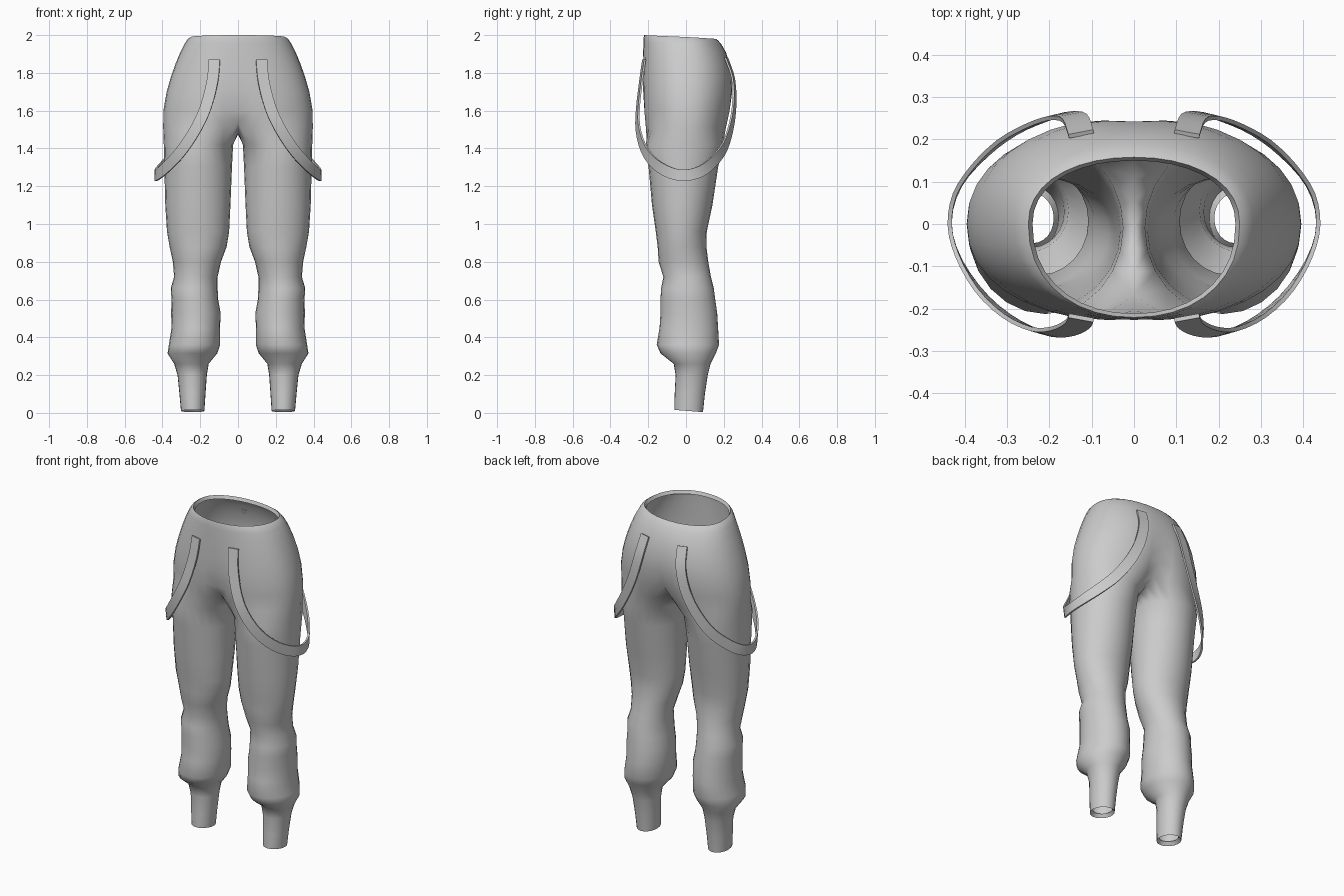
import bpy, bmesh, math
from mathutils import Vector

if "Cube" in bpy.data.objects:
    bpy.data.objects.remove(bpy.data.objects["Cube"])

cloth = bpy.data.materials.new("grey cloth")
cloth.diffuse_color = (0.6, 0.6, 0.6, 1)
cloth.use_nodes = True
cloth.node_tree.nodes["Principled BSDF"].inputs["Base Color"].default_value = cloth.diffuse_color

M, N = 18, 24          # segments of the outer arc, segments of a whole leg ring


def finish(name, bm, angle):
    """Turn a right-hand half into a mirrored, smooth object."""
    mesh = bpy.data.meshes.new(name)
    bm.to_mesh(mesh)
    bm.free()
    mesh.materials.append(cloth)
    obj = bpy.data.objects.new(name, mesh)
    bpy.context.collection.objects.link(obj)
    bpy.ops.object.select_all(action='DESELECT')
    obj.select_set(True)
    bpy.context.view_layer.objects.active = obj
    bpy.ops.object.shade_smooth_by_angle(angle=math.radians(angle))
    mirror = obj.modifiers.new("mirror", 'MIRROR')
    mirror.merge_threshold = 0.0005
    return obj


def leg_ring(z, x0, x1, y0, y1, tilt=0.0):
    """Ellipse between inner x0 / outer x1 and front y0 / back y1."""
    pts = []
    for i in range(N):
        a = math.radians(-135 + 15 * i)
        pts.append(Vector(((x0 + x1) / 2 + (x1 - x0) / 2 * math.cos(a),
                           (y0 + y1) / 2 + (y1 - y0) / 2 * math.sin(a),
                           z - tilt * math.sin(a))))
    return pts


def hip_ring(z, x, y0, y1, cleft, tilt=0.0):
    """Half of a rounded hip outline, pulled in at the centre seam."""
    pts = []
    for i in range(M + 1):
        a = math.radians(-90 + 10 * i)
        c, s = max(0.0, math.cos(a)), math.sin(a)
        px = x * c ** 0.94 if 0 < i < M else 0.0
        py = abs(s) ** 0.9 * (y1 if s > 0 else y0)
        py *= 1 - cleft * math.exp(-(px / 0.075) ** 2)
        pts.append(Vector((px, py, z - tilt * s)))
    return pts


# --- trousers: z, inner x, outer x, front y, back y for each leg ring
legs = [
    (0.03, 0.19, 0.285, -0.045, 0.072), (0.01, 0.178, 0.302, -0.062, 0.09),
    (0.10, 0.172, 0.31, -0.06, 0.10), (0.20, 0.165, 0.32, -0.055, 0.115),
    (0.26, 0.155, 0.338, -0.065, 0.13), (0.315, 0.11, 0.373, -0.135, 0.158),
    (0.36, 0.095, 0.366, -0.155, 0.175), (0.45, 0.095, 0.352, -0.14, 0.17),
    (0.53, 0.092, 0.354, -0.135, 0.165), (0.60, 0.105, 0.352, -0.135, 0.155),
    (0.66, 0.108, 0.356, -0.132, 0.147), (0.72, 0.108, 0.338, -0.12, 0.132),
    (0.80, 0.09, 0.345, -0.145, 0.118), (0.88, 0.06, 0.362, -0.15, 0.108),
    (0.96, 0.047, 0.376, -0.16, 0.11), (1.10, 0.04, 0.385, -0.18, 0.14),
    (1.30, 0.032, 0.39, -0.198, 0.17), (1.42, 0.026, 0.393, -0.213, 0.195),
]
rings = [leg_ring(*r, tilt=0.006 if r[0] < 0.05 else 0) for r in legs]

# crotch ring: outer arc joins the hips, inner arc runs along the centre seam
seam = hip_ring(1.51, 0.396, -0.226, 0.225, 0.26)
front, back = seam[0].y, seam[M].y
seam[0].z = seam[M].z = 1.54
for j in range(1, N - M):
    y = back + (front - back) * j / (N - M)
    seam.append(Vector((0, y, 1.475 + 0.065 * (y / 0.17) ** 2)))
rings.append(seam)

# z, half width, front y, back y, seam depth for each hip ring, then the waist lip
hips = [
    (1.60, 0.395, -0.234, 0.245, 0.13, 0), (1.70, 0.378, -0.235, 0.254, 0.06, 0),
    (1.78, 0.355, -0.233, 0.25, 0.03, 0), (1.85, 0.33, -0.23, 0.234, 0.02, 0),
    (1.91, 0.305, -0.227, 0.212, 0.0, 0.002), (1.955, 0.282, -0.225, 0.188, 0.0, 0.005),
    (1.98, 0.265, -0.224, 0.17, 0.0, 0.008), (1.99, 0.25, -0.221, 0.158, 0.0, 0.01),
    (1.97, 0.24, -0.212, 0.15, 0.0, 0.01),
]
rings += [hip_ring(*h) for h in hips]

bm = bmesh.new()
rows = [[bm.verts.new(p) for p in ring] for ring in rings]
for lo, hi in zip(rows, rows[1:]):
    closed = len(hi) == N
    for i in range(N if closed else M):
        k = (i + 1) % N
        bm.faces.new((lo[i], lo[k], hi[k], hi[i]))
finish("trousers", bm, 75)

# --- hanging straps: ribbon along a smooth path from front to back
path = [Vector(p) for p in (
    (0.125, -0.222, 1.87), (0.135, -0.238, 1.76), (0.17, -0.254, 1.62),
    (0.22, -0.255, 1.51), (0.29, -0.225, 1.40), (0.36, -0.165, 1.32),
    (0.415, -0.08, 1.27), (0.436, 0.0, 1.258), (0.418, 0.08, 1.28),
    (0.365, 0.15, 1.335), (0.30, 0.205, 1.41), (0.23, 0.24, 1.52),
    (0.175, 0.256, 1.64), (0.14, 0.25, 1.77), (0.125, 0.213, 1.88))]
ends = [2 * path[0] - path[1]] + path + [2 * path[-1] - path[-2]]
line = []
for a, b, c, d in zip(ends, ends[1:], ends[2:], ends[3:]):
    for t in (0, 1 / 3, 2 / 3):
        line.append(0.5 * (2 * b + (c - a) * t + (2 * a - 5 * b + 4 * c - d) * t * t
                           + (3 * b - a - 3 * c + d) * t ** 3))
line.append(path[-1])

bm = bmesh.new()
rows = []
for i, p in enumerate(line):
    tangent = (line[min(i + 1, len(line) - 1)] - line[max(i - 1, 0)]).normalized()
    out = Vector((p.x / 0.44 ** 2, p.y / 0.25 ** 2, 0))
    out = (out - tangent * out.dot(tangent)).normalized()
    side = tangent.cross(out) * 0.03
    out *= 0.005
    rows.append([bm.verts.new(p + o) for o in
                 (side + out, side - out, -side - out, -side + out)])
for r, s in zip(rows, rows[1:]):
    for k in range(4):
        bm.faces.new((r[k], r[(k + 1) % 4], s[(k + 1) % 4], s[k]))
bm.faces.new(rows[0])
bm.faces.new(rows[-1][::-1])
bmesh.ops.recalc_face_normals(bm, faces=bm.faces)
finish("hanging_straps", bm, 40)
